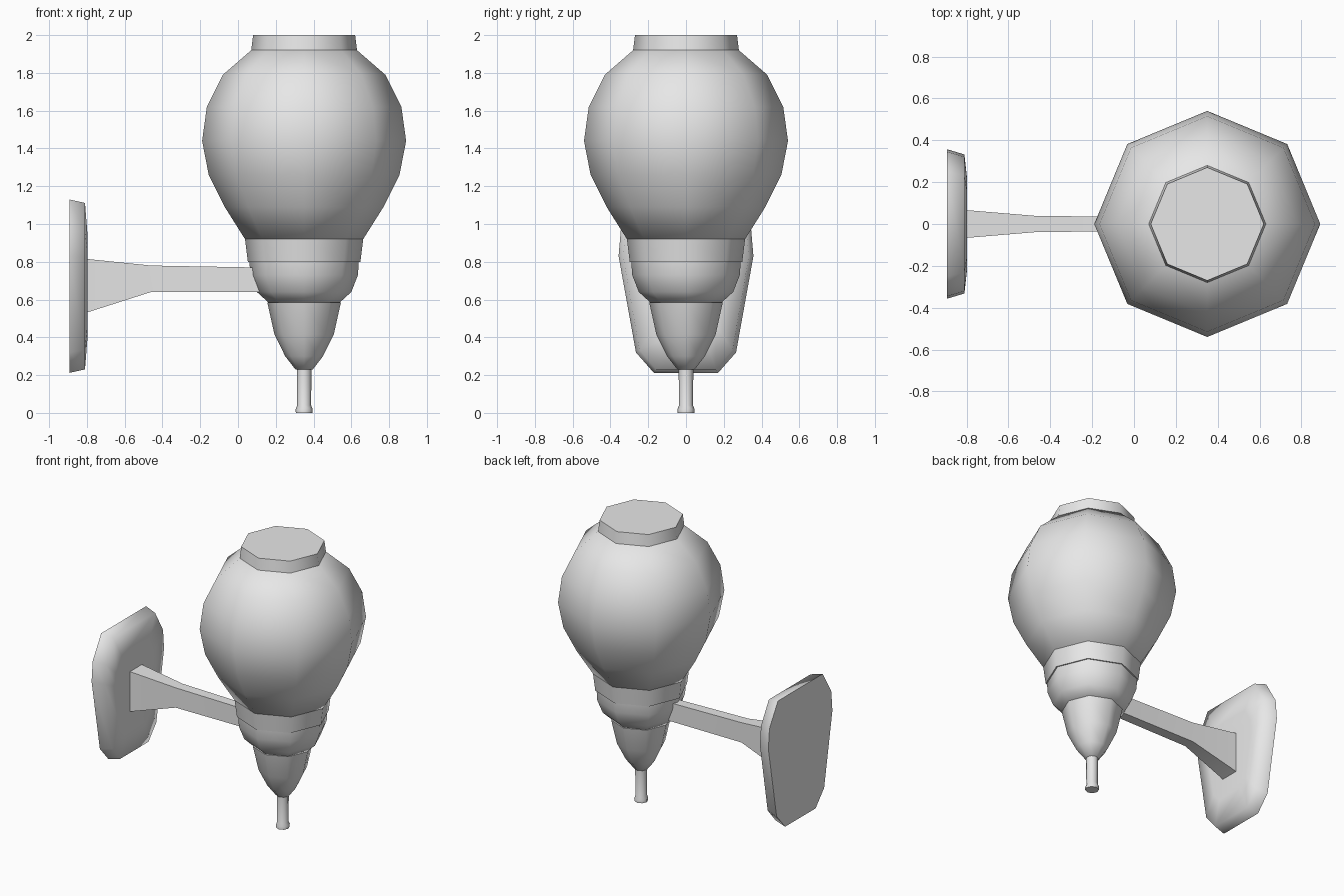
import bpy
import bmesh
from math import cos, sin, pi, radians

cube = bpy.data.objects.get("Cube")
if cube:
    bpy.data.objects.remove(cube, do_unlink=True)

# Single plain grey material
grey = bpy.data.materials.new("plain_grey")
grey.use_nodes = True
COLOUR = (0.8, 0.8, 0.8, 1)
grey.diffuse_color = COLOUR
grey.node_tree.nodes["Principled BSDF"].inputs["Base Color"].default_value = COLOUR

AXIS_X = 0.35   # vertical axis of the turned body
SIDES = 8


def loft(name, rings, angle=60):
    """Skin a list of equal-sized rings, cap both ends and shade by angle."""
    bm = bmesh.new()
    loops = [[bm.verts.new(p) for p in ring] for ring in rings]
    for a, b in zip(loops, loops[1:]):
        for i in range(len(a)):
            j = (i + 1) % len(a)
            bm.faces.new((a[i], a[j], b[j], b[i]))
    bm.faces.new(loops[0])
    bm.faces.new(loops[-1])
    bmesh.ops.recalc_face_normals(bm, faces=bm.faces)
    for f in bm.faces:
        f.smooth = True
    mesh = bpy.data.meshes.new(name)
    bm.to_mesh(mesh)
    bm.free()
    mesh.set_sharp_from_angle(angle=radians(angle))
    mesh.materials.append(grey)
    obj = bpy.data.objects.new(name, mesh)
    bpy.context.collection.objects.link(obj)
    return obj


def turned(name, profile):
    """Eight-sided turned part from (radius, height) pairs."""
    turns = [2 * pi * i / SIDES for i in range(SIDES)]
    return loft(name, [[(AXIS_X + r * cos(t), r * sin(t), z) for t in turns]
                       for r, z in profile])


# Turned body, top to bottom
turned("top_neck", [(0.27, 2.0), (0.28, 1.92)])
turned("globe", [(0.28, 1.92), (0.43, 1.79), (0.515, 1.62), (0.54, 1.44),
                 (0.505, 1.26), (0.42, 1.09), (0.313, 0.92)])
turned("collar", [(0.313, 0.92), (0.298, 0.8)])
turned("cup", [(0.29, 0.81), (0.285, 0.73), (0.25, 0.64), (0.187, 0.583)])
turned("nozzle", [(0.195, 0.585), (0.157, 0.415), (0.1, 0.3), (0.046, 0.23)])
turned("stem", [(0.039, 0.235), (0.037, 0.04), (0.045, 0.02), (0.044, 0)])

# Wall plate: mirrored outline, tapered rim and slightly domed front
half = [(0.17, 0.212), (0.265, 0.32), (0.357, 0.83), (0.345, 0.97), (0.25, 1.13)]
outline = half + [(-y, z) for y, z in reversed(half)]
MID_Z = 0.67


def plate_ring(x, scale_y, scale_z):
    return [(x, y * scale_y, MID_Z + (z - MID_Z) * scale_z) for y, z in outline]


loft("wall_plate", [plate_ring(-0.893, 1, 1), plate_ring(-0.81, 0.93, 0.96),
                    plate_ring(-0.797, 0.6, 0.6)], angle=85)

# Bracket arm, flaring towards the plate
stations = [(-0.82, 0.068, 0.525, 0.817), (-0.46, 0.038, 0.64, 0.78),
            (0.2, 0.034, 0.64, 0.768)]
loft("bracket_arm", [[(x, -w, lo), (x, w, lo), (x, w, hi), (x, -w, hi)]
                     for x, w, lo, hi in stations], angle=40)
